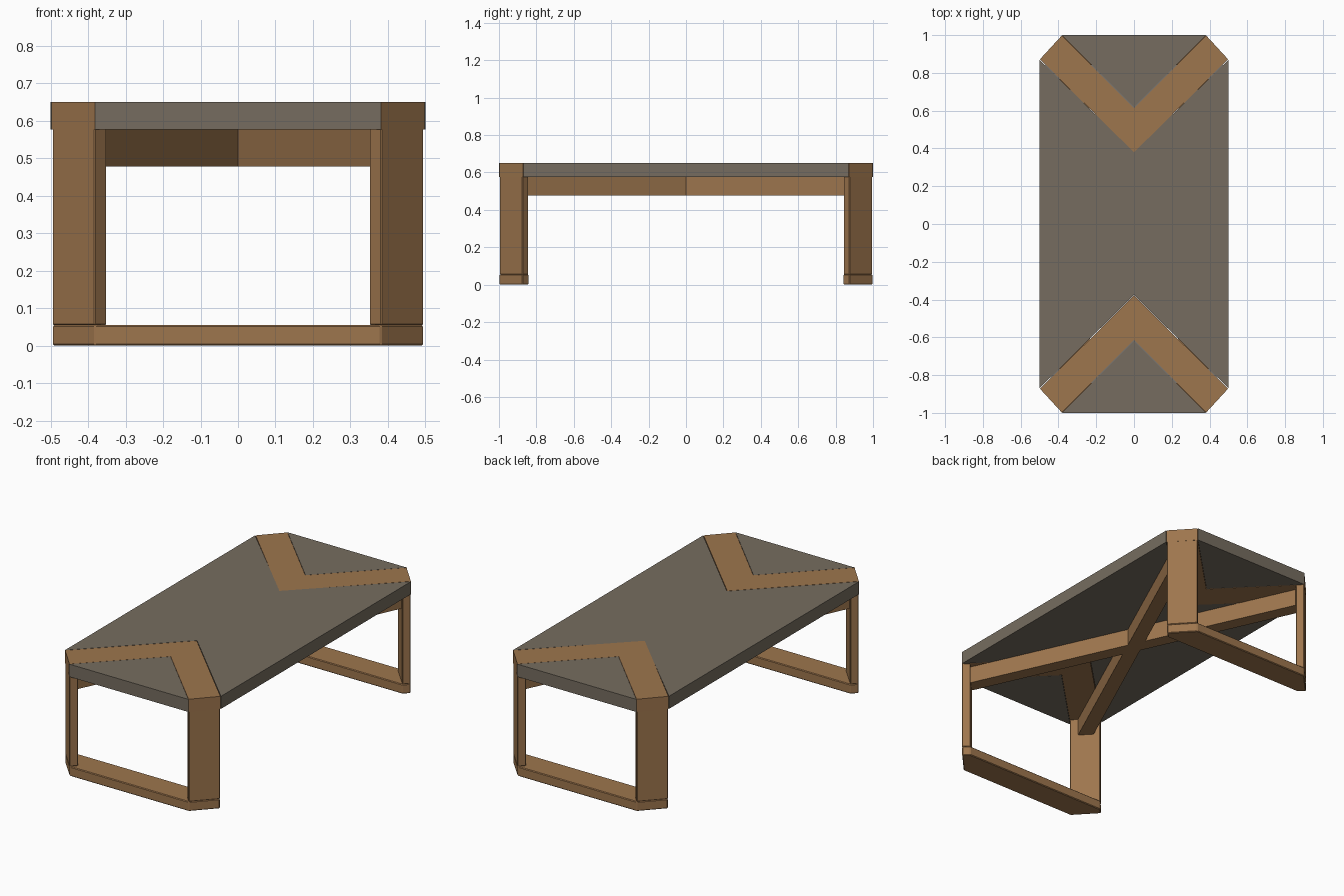
import bpy, bmesh, math
from mathutils import Vector

if "Cube" in bpy.data.objects:
    bpy.data.objects.remove(bpy.data.objects["Cube"])


def material(name, rgb):
    m = bpy.data.materials.new(name)
    m.diffuse_color = (*rgb, 1)
    m.use_nodes = True
    m.node_tree.nodes["Principled BSDF"].inputs["Base Color"].default_value = m.diffuse_color
    return m


WOOD = material("warm wood", (0.34, 0.18, 0.075))
GREY = material("grey stone", (0.18, 0.152, 0.115))


def prism(name, outline, z0, z1, mat, bevel=0.0):
    """Extrude a plan outline between two heights."""
    bm = bmesh.new()
    face = bm.faces.new([bm.verts.new((x, y, z0)) for x, y in outline])
    ext = bmesh.ops.extrude_face_region(bm, geom=[face])
    for v in ext["geom"]:
        if isinstance(v, bmesh.types.BMVert):
            v.co.z = z1
    bmesh.ops.recalc_face_normals(bm, faces=bm.faces)
    me = bpy.data.meshes.new(name)
    bm.to_mesh(me)
    bm.free()
    me.materials.append(mat)
    ob = bpy.data.objects.new(name, me)
    bpy.context.collection.objects.link(ob)
    if bevel:
        b = ob.modifiers.new("soft edges", 'BEVEL')
        b.width = bevel
        b.segments = 1
    return ob


def bar(name, a, b, width, z0, z1, mat):
    """Straight beam between two plan points."""
    a, b = Vector(a), Vector(b)
    d = (b - a).normalized()
    n = Vector((-d.y, d.x)) * width / 2
    return prism(name, [a - n, b - n, b + n, a + n], z0, z1, mat)


TOP, UNDER, FOOT = 0.65, 0.577, 0.055

# central top panel, notched at both ends by the chevrons
prism("center_panel", [(0.5, -0.87), (0.5, 0.87), (0, 0.38),
                       (-0.5, 0.87), (-0.5, -0.87), (0, -0.375)], UNDER, TOP, GREY)

for end, s in (("front", -1), ("back", 1)):
    # triangular end panel
    prism(end + "_end_panel", [(0.382, s), (-0.382, s), (0, 0.618 * s)], UNDER, TOP, GREY)
    # wooden chevron inlay
    prism(end + "_chevron", [(0.382, s * 0.998), (0.498, s * 0.872), (0, s * 0.378),
                             (-0.498, s * 0.872), (-0.382, s * 0.998), (0, s * 0.616)],
          UNDER, TOP, WOOD)
    # foot rail with clipped corners
    prism(end + "_foot_rail", [(0.382, s * 0.996), (0.496, s * 0.874), (0.464, s * 0.842),
                               (-0.464, s * 0.842), (-0.496, s * 0.874), (-0.382, s * 0.996)],
          0, FOOT, WOOD, 0.004)
    # legs set diagonally across the corners
    for side, t in (("left", -1), ("right", 1)):
        prism(f"{end}_{side}_leg", [(t * 0.382, s * 0.996), (t * 0.496, s * 0.874),
                                    (t * 0.464, s * 0.842), (t * 0.350, s * 0.964)],
              FOOT, TOP - 0.001, WOOD, 0.003)

# crossed beams under the top
for name, t in (("rising_cross_beam", 1), ("falling_cross_beam", -1)):
    bar(name, (-0.415 * t, -0.91), (0.415 * t, 0.91), 0.08, 0.478, UNDER, WOOD)
